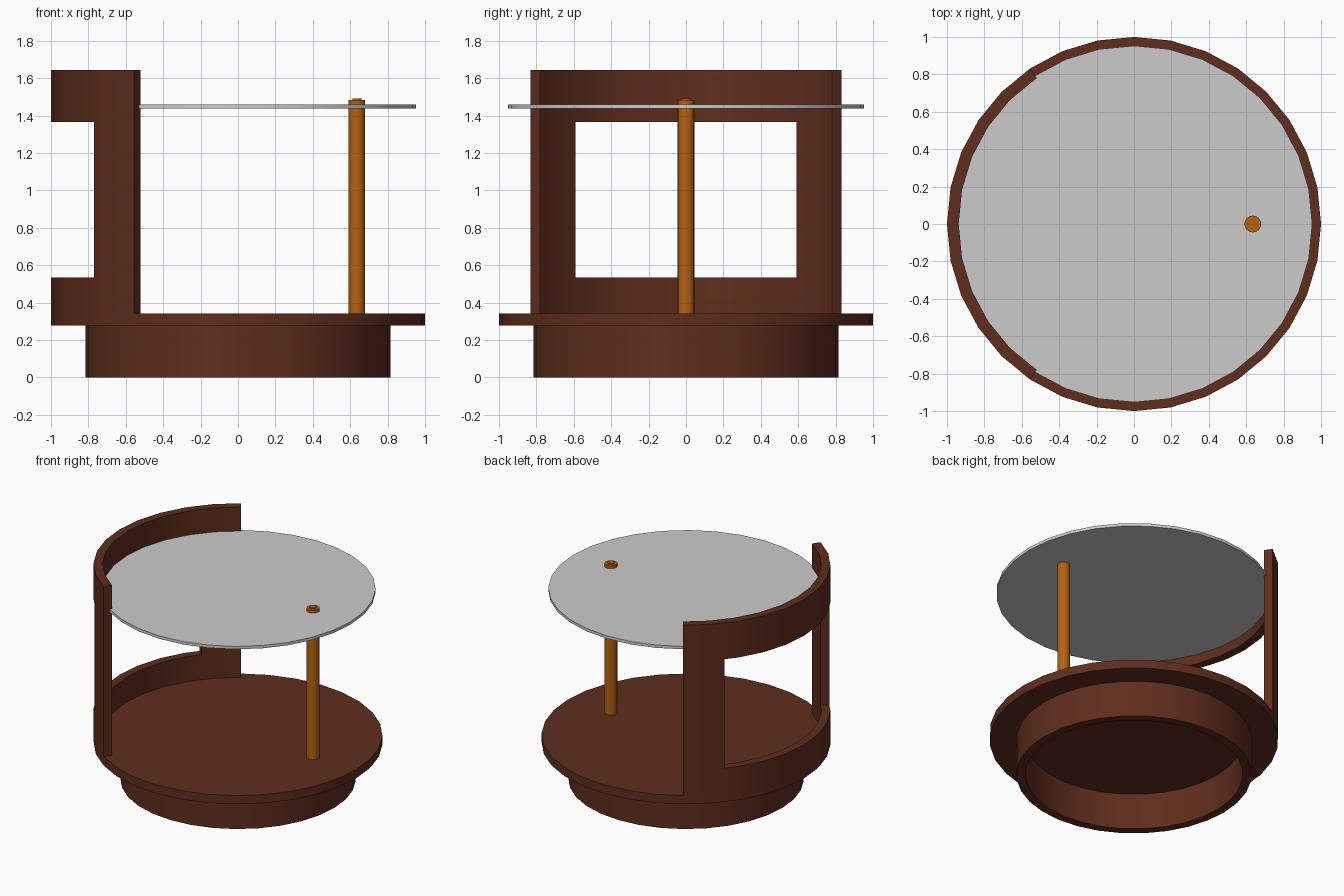
import bpy, bmesh, math

if "Cube" in bpy.data.objects:
    bpy.data.objects.remove(bpy.data.objects["Cube"])

SIDES = 32
STEP = 2 * math.pi / SIDES


def material(name, color):
    m = bpy.data.materials.new(name)
    m.diffuse_color = color
    m.use_nodes = True
    m.node_tree.nodes["Principled BSDF"].inputs["Base Color"].default_value = m.diffuse_color
    return m


WOOD = material("brown_wood", (0.115, 0.027, 0.012, 1))
BRASS = material("brass", (0.46, 0.12, 0.006, 1))


def finish(bm, name, mat=None, loc=(0, 0, 0)):
    bmesh.ops.remove_doubles(bm, verts=bm.verts, dist=1e-5)
    bmesh.ops.recalc_face_normals(bm, faces=bm.faces)
    mesh = bpy.data.meshes.new(name)
    bm.to_mesh(mesh)
    bm.free()
    ob = bpy.data.objects.new(name, mesh)
    bpy.context.collection.objects.link(ob)
    ob.location = loc
    if mat:
        mesh.materials.append(mat)
    bpy.ops.object.select_all(action='DESELECT')
    bpy.context.view_layer.objects.active = ob
    ob.select_set(True)
    bpy.ops.object.shade_smooth_by_angle(angle=math.radians(30))
    return ob


def lathe(name, profile, mat=None, sides=SIDES, loc=(0, 0, 0)):
    """Spin a (radius, z) profile around z."""
    bm = bmesh.new()
    vs = [bm.verts.new((r, 0, z)) for r, z in profile]
    es = [bm.edges.new(p) for p in zip(vs, vs[1:])]
    bmesh.ops.spin(bm, geom=vs + es, cent=(0, 0, 0), axis=(0, 0, 1),
                   angle=2 * math.pi, steps=sides, use_duplicate=False)
    return finish(bm, name, mat, loc)


def solid(r, z0, z1):
    return [(0, z0), (r, z0), (r, z1), (0, z1)]


# Hollow foot ring under the base plate
lathe("foot_ring", [(0.753, 0), (0.815, 0), (0.815, 0.276),
                    (0.753, 0.276), (0.753, 0)], WOOD)
# Round base plate
lathe("base_plate", solid(1.0, 0.276, 0.342), WOOD)
# Thin upper disc
lathe("table_top", solid(0.953, 1.438, 1.46))
# Support post with a small stepped tip
lathe("support_post", [(0, 0.342), (0.045, 0.342), (0.045, 1.482),
                       (0.024, 1.482), (0.024, 1.49), (0, 1.49)],
      BRASS, 16, (0.635, 0, 0))

# Curved back wall: angle/height grid with the window cells left out
R_OUT, R_IN = 1.0, 0.9375
units = [-5, -4, -3.5, -3, -2, -1, 0, 1, 2, 3, 3.5, 4, 5]
heights = [0.342, 0.533, 1.365, 1.643]
cells = {(i, j) for i in range(len(units) - 1) for j in range(3)
         if not (j == 1 and abs(units[i] + units[i + 1]) < 7)}

bm = bmesh.new()


def point(i, j, r):
    u = units[i]
    if u % 1:                       # half step lies on the flat chord
        r *= math.cos(STEP / 2)
    a = math.pi + u * STEP
    return bm.verts.new((r * math.cos(a), r * math.sin(a), heights[j]))


for i, j in cells:
    ring = [(i, j), (i + 1, j), (i + 1, j + 1), (i, j + 1)]
    for r in (R_OUT, R_IN):
        bm.faces.new([point(a, b, r) for a, b in ring])
    for k, (di, dj) in enumerate([(0, -1), (1, 0), (0, 1), (-1, 0)]):
        if (i + di, j + dj) not in cells:
            p, q = ring[k], ring[(k + 1) % 4]
            bm.faces.new([point(*p, R_OUT), point(*q, R_OUT),
                          point(*q, R_IN), point(*p, R_IN)])
finish(bm, "back_wall", WOOD)
